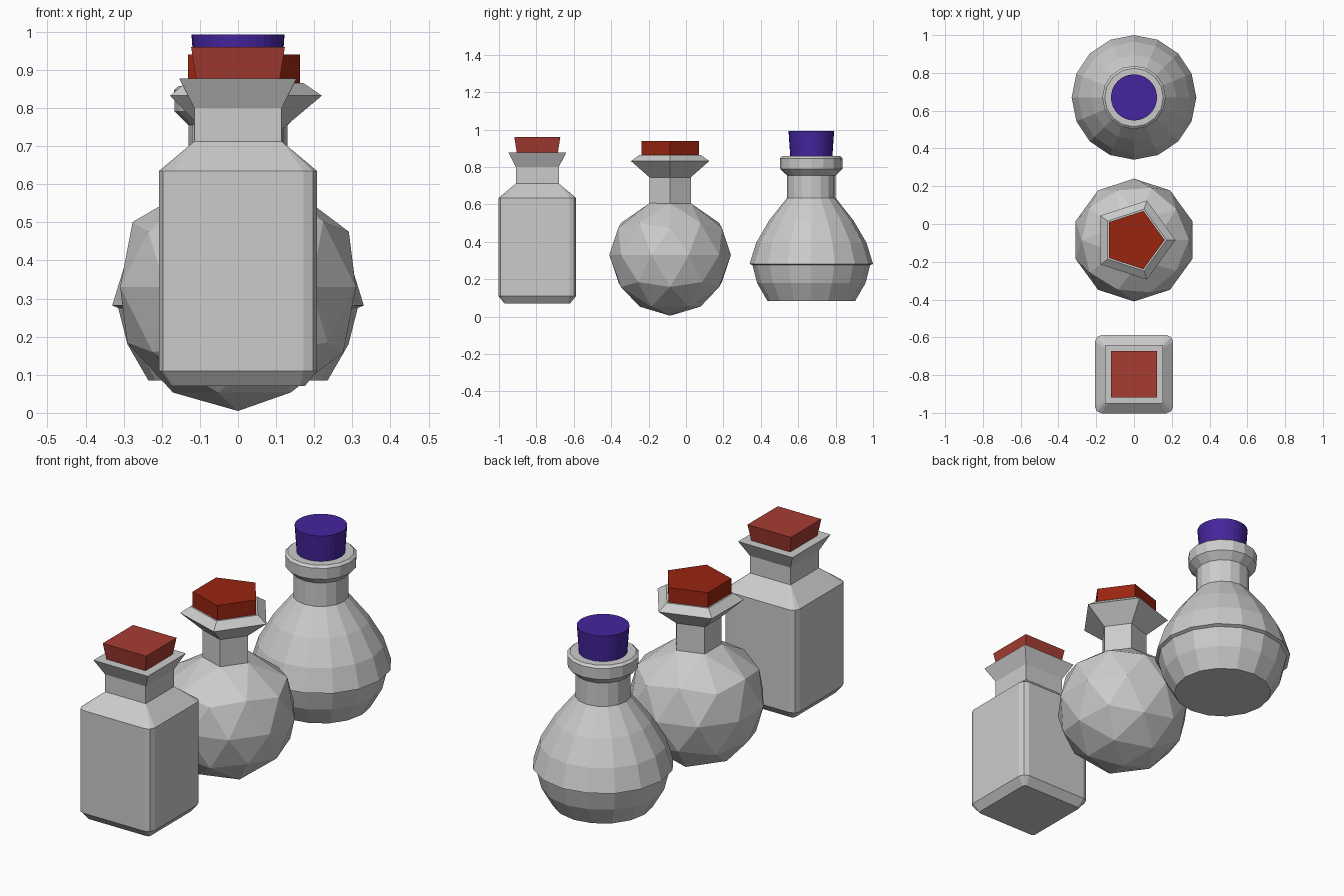
import bpy, bmesh
from math import cos, sin, pi
from mathutils import Vector

if "Cube" in bpy.data.objects:
    bpy.data.objects.remove(bpy.data.objects["Cube"])


def material(name, rgb):
    m = bpy.data.materials.new(name)
    m.use_nodes = True
    m.diffuse_color = (*rgb, 1)
    m.node_tree.nodes["Principled BSDF"].inputs["Base Color"].default_value = (*rgb, 1)
    return m


glass = material("grey glass", (0.6, 0.6, 0.6))
cork_red = material("brick red", (0.38, 0.045, 0.032))
deep_red = material("deep red", (0.32, 0.018, 0.005))
violet = material("violet", (0.06, 0.018, 0.34))


def finish(bm, name, mat, y):
    bmesh.ops.recalc_face_normals(bm, faces=bm.faces)
    me = bpy.data.meshes.new(name)
    bm.to_mesh(me)
    bm.free()
    me.materials.append(mat)
    ob = bpy.data.objects.new(name, me)
    ob.location.y = y
    bpy.context.collection.objects.link(ob)
    return ob


def polygon(n):
    return [(cos(2 * pi * i / n), sin(2 * pi * i / n)) for i in range(n)]


def loft(bm, outlines, cap_bottom=True):
    """Skin a stack of (outline, z) rings and cap the ends."""
    rings = [[bm.verts.new((x, y, z)) for x, y in pts] for pts, z in outlines]
    for a, b in zip(rings, rings[1:]):
        for i in range(len(a)):
            j = (i + 1) % len(a)
            bm.faces.new((a[i], a[j], b[j], b[i]))
    bm.faces.new(rings[-1])
    if cap_bottom:
        bm.faces.new(rings[0][::-1])


def turned(name, profile, sides, mat, y):
    bm = bmesh.new()
    unit = polygon(sides)
    loft(bm, [([(r * a, r * b) for a, b in unit], z) for r, z in profile])
    return finish(bm, name, mat, y)


def square(half, chamfer):
    """Square outline with a two-step rounded corner."""
    c, m = half - chamfer, half - chamfer * 0.3
    corner = [(half, c), (m, m), (c, half)]
    pts = []
    for k in range(4):
        for x, y in corner:
            for _ in range(k):
                x, y = -y, x
            pts.append((x, y))
    return pts


# Square bottle
Y = -0.795
bm = bmesh.new()
loft(bm, [(square(h, c), z) for h, c, z in (
    (0.175, 0.012, 0.07), (0.207, 0.035, 0.11), (0.207, 0.035, 0.635),
    (0.115, 0.001, 0.712), (0.115, 0.001, 0.80), (0.154, 0.001, 0.877))])
finish(bm, "square_bottle", glass, Y)

bm = bmesh.new()
loft(bm, [([(h, h), (-h, h), (-h, -h), (h, -h)], z)
          for h, z in ((0.109, 0.87), (0.123, 0.96))])
finish(bm, "square_stopper", cork_red, Y)

# Faceted bottle: ball with its crown pulled into a five-sided neck
Y = -0.085
bm = bmesh.new()
bmesh.ops.create_icosphere(bm, subdivisions=2, radius=0.325)
bmesh.ops.translate(bm, verts=bm.verts, vec=(0, 0, 0.33))
crown = max(bm.verts, key=lambda v: v.co.z)
ring = [e.other_vert(crown) for e in crown.link_edges]
bmesh.ops.delete(bm, geom=[crown], context='VERTS')
for v in ring:
    v.co.x *= 0.68
    v.co.y *= 0.68
unit = polygon(5)
loft(bm, [([(r * a, r * b) for a, b in unit], z) for r, z in (
    (0.1163, 0.6064), (0.1163, 0.745), (0.22, 0.832), (0.172, 0.865))], False)
bmesh.ops.remove_doubles(bm, verts=bm.verts, dist=0.003)
finish(bm, "faceted_bottle", glass, Y)
turned("faceted_stopper", [(0.162, 0.86), (0.162, 0.94)], 5, deep_red, Y)

# Round bottle with a collar
Y = 0.67
turned("round_bottle", [
    (0.235, 0.085), (0.29, 0.18), (0.314, 0.275), (0.33, 0.282), (0.295, 0.395),
    (0.225, 0.515), (0.13, 0.635), (0.13, 0.755), (0.166, 0.79), (0.168, 0.847),
    (0.155, 0.858)], 16, glass, Y)
turned("round_stopper", [(0.112, 0.85), (0.122, 0.992)], 32, violet, Y)
